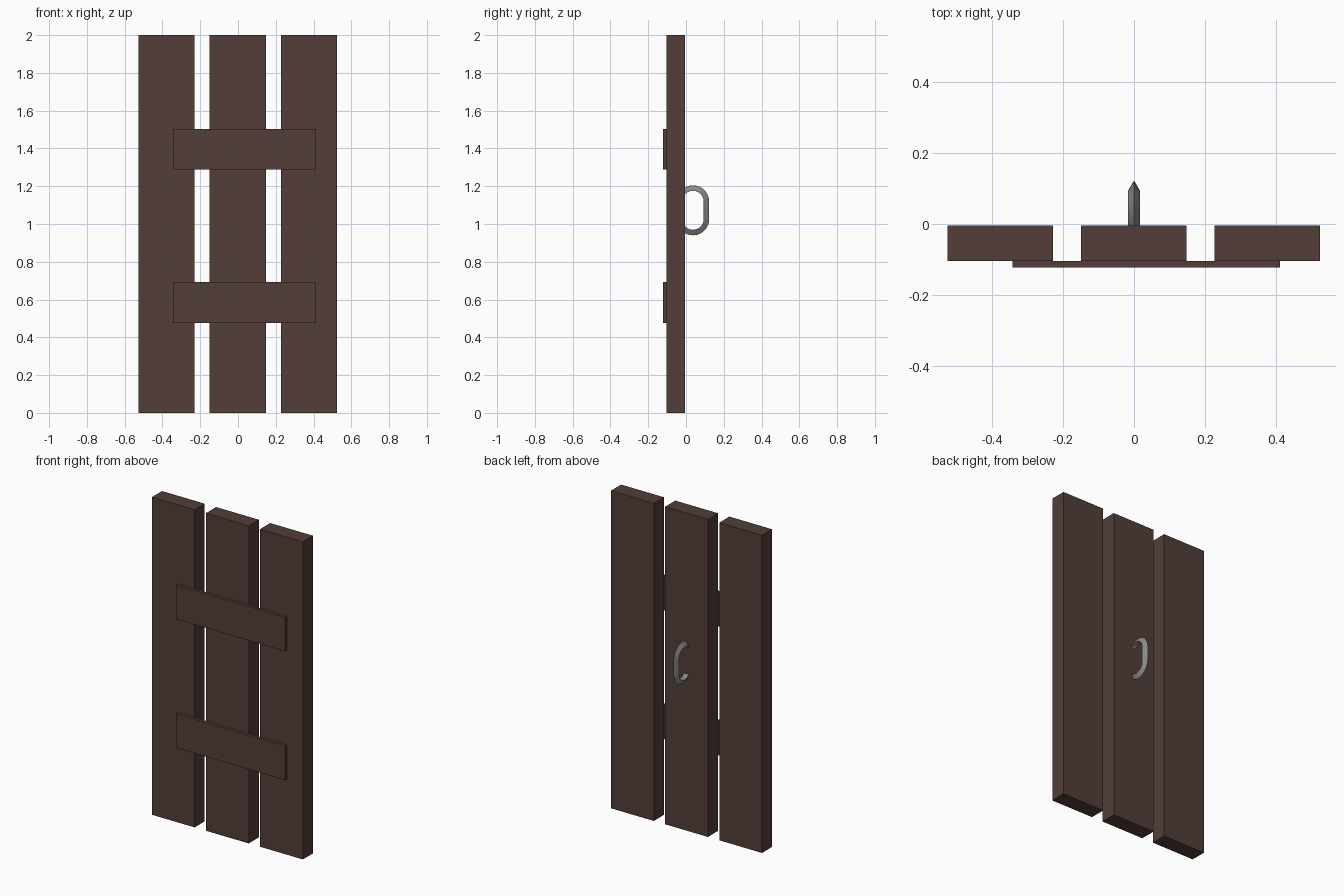
import bpy, bmesh, math

if "Cube" in bpy.data.objects:
    bpy.data.objects.remove(bpy.data.objects["Cube"])


def material(name, rgb):
    m = bpy.data.materials.new(name)
    m.diffuse_color = (*rgb, 1)
    m.use_nodes = True
    m.node_tree.nodes["Principled BSDF"].inputs["Base Color"].default_value = m.diffuse_color
    return m


wood = material("dark brown wood", (0.085, 0.047, 0.040))
metal = material("grey metal", (0.25, 0.25, 0.24))


def finish(bm, name, mat):
    bmesh.ops.recalc_face_normals(bm, faces=bm.faces)
    me = bpy.data.meshes.new(name)
    bm.to_mesh(me)
    bm.free()
    me.materials.append(mat)
    ob = bpy.data.objects.new(name, me)
    bpy.context.collection.objects.link(ob)
    return ob


def box(name, x, y, z):
    bm = bmesh.new()
    bmesh.ops.create_cube(bm, size=1)
    for v in bm.verts:
        for i, (lo, hi) in enumerate((x, y, z)):
            v.co[i] = lo if v.co[i] < 0 else hi
    return finish(bm, name, wood)


# three upright planks
for i, cx in enumerate((-0.378, -0.001, 0.376)):
    box(f"plank_{i + 1}", (cx - 0.149, cx + 0.149), (-0.104, -0.004), (0, 2))

# two cross battens on the front
for label, z0 in (("lower", 0.477), ("upper", 1.288)):
    box(f"{label}_batten", (-0.343, 0.413), (-0.123, -0.104), (z0, z0 + 0.215))

# pull handle: stretched ring with a triangular section, ridge facing outward
bm = bmesh.new()
CY, CZ, R, HALF, r, N = 0.037, 1.0725, 0.0665, 0.0465, 0.0195, 12
rings = []
for end in (1, -1):
    for k in range(N + 1):
        # upper half turn runs from the front round to the back, lower half returns
        a = math.pi * k / N + (0 if end == 1 else math.pi)
        ring = []
        for j in range(3):
            t = 2 * math.pi * j / 3
            rad = R + r * math.cos(t)
            ring.append(bm.verts.new((r * math.sin(t),
                                      CY + rad * math.cos(a),
                                      CZ + end * HALF + rad * math.sin(a))))
        rings.append(ring)
for a, b in zip(rings, rings[1:] + rings[:1]):
    for j in range(3):
        bm.faces.new((a[j], a[(j + 1) % 3], b[(j + 1) % 3], b[j]))
handle = finish(bm, "handle", metal)
bpy.context.view_layer.objects.active = handle
handle.select_set(True)
bpy.ops.object.shade_smooth_by_angle(angle=math.radians(30))
